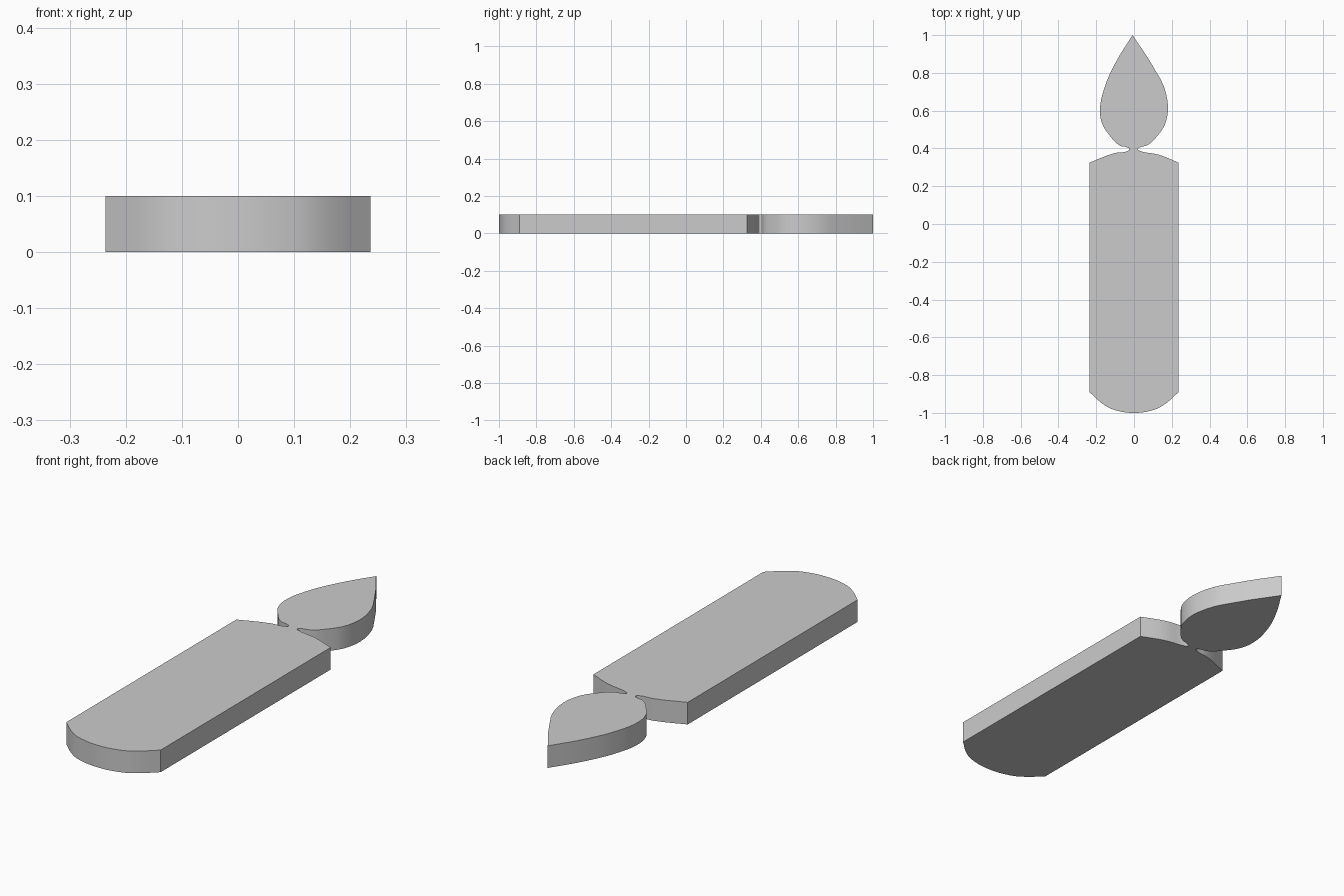
import bpy
import bmesh

if "Cube" in bpy.data.objects:
    bpy.data.objects.remove(bpy.data.objects["Cube"])

# Outline counter-clockwise from the bottom: (x, y, is sharp corner)
OUTLINE = [
    # rounded base and straight sides of the candle
    (0.0, -1.0, 0), (0.09, -0.988, 0), (0.15, -0.963, 0), (0.236, -0.89, 1),
    (0.236, 0.325, 1), (0.13, 0.367, 0), (0.03, 0.387, 0),
    # right side of the wick neck and the flame
    (0.02, 0.396, 0), (0.03, 0.405, 0), (0.07, 0.417, 0), (0.12, 0.462, 0),
    (0.17, 0.545, 0), (0.17, 0.69, 0), (0.1, 0.835, 0), (-0.008, 1.0, 1),
    # left side of the flame and the neck
    (-0.1, 0.85, 0), (-0.16, 0.71, 0), (-0.18, 0.60, 0), (-0.168, 0.53, 0),
    (-0.13, 0.47, 0), (-0.075, 0.415, 0), (-0.035, 0.405, 0),
    (-0.025, 0.396, 0), (-0.035, 0.386, 0), (-0.1, 0.376, 0),
    # left shoulder and side
    (-0.236, 0.325, 1), (-0.236, -0.89, 1), (-0.15, -0.963, 0), (-0.09, -0.988, 0),
]
THICKNESS = 0.1

# Flat closed curve, filled and extruded
curve = bpy.data.curves.new("candle", "CURVE")
curve.dimensions = "2D"
curve.fill_mode = "BOTH"
curve.extrude = THICKNESS / 2
curve.resolution_u = 4
spline = curve.splines.new("BEZIER")
spline.bezier_points.add(len(OUTLINE) - 1)
spline.use_cyclic_u = True
for point, (x, y, sharp) in zip(spline.bezier_points, OUTLINE):
    point.co = (x, y, 0)
    point.handle_left_type = point.handle_right_type = "VECTOR" if sharp else "AUTO"

candle = bpy.data.objects.new("candle", curve)
bpy.context.collection.objects.link(candle)
bpy.context.view_layer.objects.active = candle
candle.select_set(True)
bpy.ops.object.convert(target="MESH")
candle = bpy.context.object

# Weld caps to walls and rest the slab on the ground
bm = bmesh.new()
bm.from_mesh(candle.data)
bmesh.ops.remove_doubles(bm, verts=bm.verts, dist=0.0002)
bmesh.ops.translate(bm, verts=bm.verts, vec=(0, 0, THICKNESS / 2))
bmesh.ops.recalc_face_normals(bm, faces=bm.faces)
bm.to_mesh(candle.data)
bm.free()
bpy.ops.object.shade_smooth_by_angle(angle=0.6)
